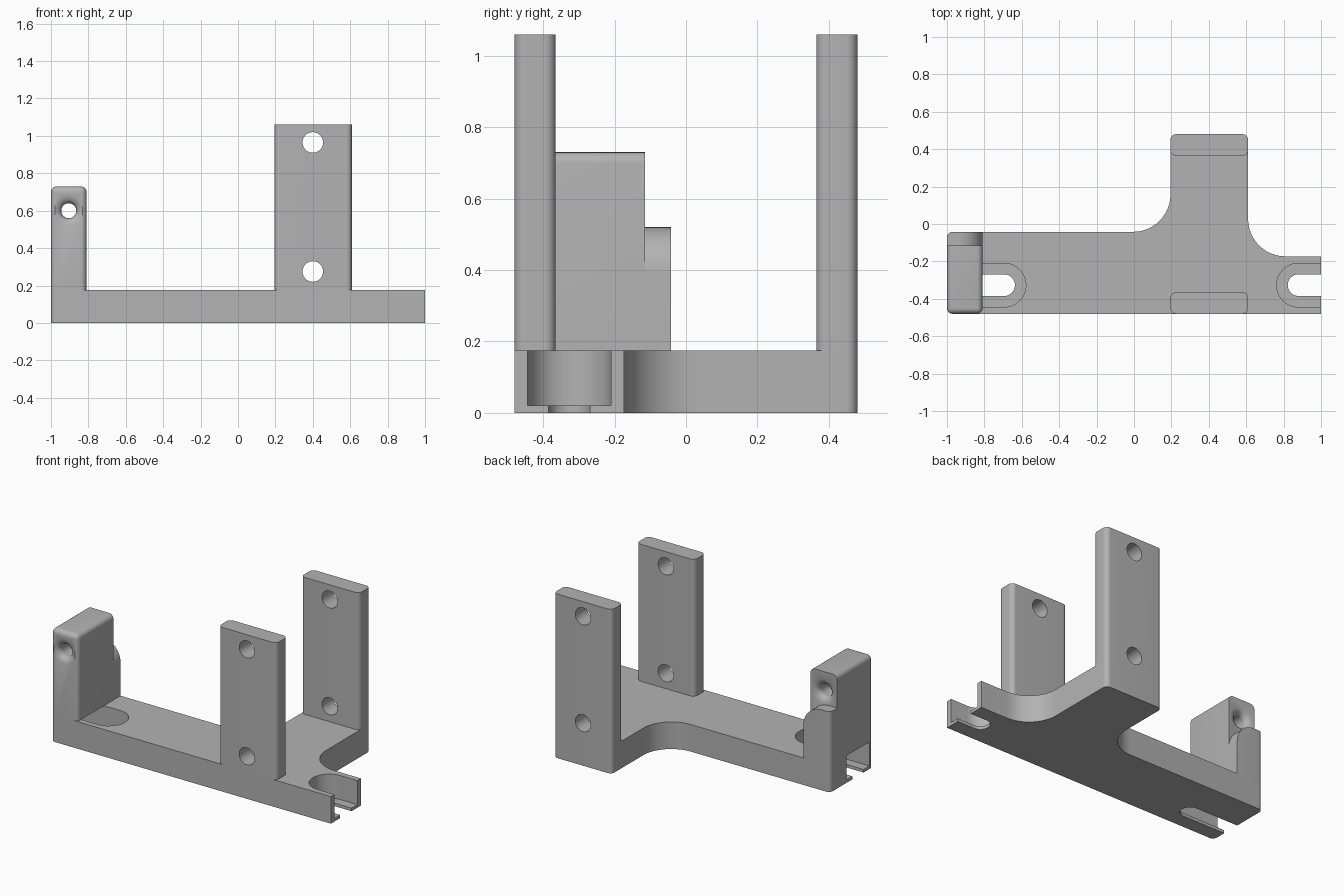
import bpy, bmesh, math
from mathutils import Vector

if "Cube" in bpy.data.objects:
    bpy.data.objects.remove(bpy.data.objects["Cube"], do_unlink=True)

grey = bpy.data.materials.new("matte grey")
grey.use_nodes = True
grey.diffuse_color = (0.45, 0.45, 0.45, 1)
grey.node_tree.nodes["Principled BSDF"].inputs["Base Color"].default_value = grey.diffuse_color

# Main dimensions
FRONT, BACK, DECK = -0.48, 0.48, 0.175
POST_IN, POST_BACK, STEP_BACK = -0.81, -0.115, -0.042
ARM_L, ARM_R, ARM_T, ARM_TOP = 0.195, 0.61, 0.115, 1.06
R = 0.03
SLOT_Y = -0.327


def rounded(corners, steps=12):
    """Outline from (u, v, radius) corners; a radius of 0 stays sharp."""
    out = []
    for i, (u, v, r) in enumerate(corners):
        p = Vector((u, v))
        if r == 0:
            out.append(p)
            continue
        a = (Vector(corners[i - 1][:2]) - p).normalized()
        b = (Vector(corners[(i + 1) % len(corners)][:2]) - p).normalized()
        centre = p + (a + b) * r          # all corners are right angles
        for k in range(steps + 1):
            t = math.pi / 2 * k / steps
            out.append(centre - b * r * math.cos(t) - a * r * math.sin(t))
    return out


def finish(bm, name):
    bmesh.ops.remove_doubles(bm, verts=bm.verts, dist=1e-5)
    bmesh.ops.recalc_face_normals(bm, faces=bm.faces)
    mesh = bpy.data.meshes.new(name)
    bm.to_mesh(mesh)
    bm.free()
    mesh.materials.append(grey)
    obj = bpy.data.objects.new(name, mesh)
    bpy.context.collection.objects.link(obj)
    return obj


def prism(name, outline, lo, hi, axis="z"):
    """Extrude an outline along z, or an x-z outline along y."""
    place = (lambda p, w: (p.x, p.y, w)) if axis == "z" else (lambda p, w: (p.x, w, p.y))
    bm = bmesh.new()
    face = bm.faces.new([bm.verts.new(place(p, lo)) for p in outline])
    ext = bmesh.ops.extrude_face_region(bm, geom=[face])
    move = Vector(place(Vector((0, 0)), hi - lo))
    bmesh.ops.translate(bm, vec=move, verts=[g for g in ext["geom"] if isinstance(g, bmesh.types.BMVert)])
    return finish(bm, name)


def lathe_y(name, x, z, profile, n=40):
    """Solid of revolution about a y-parallel axis from (y, radius) points."""
    bm = bmesh.new()
    rings = [[bm.verts.new((x + r * math.cos(2 * math.pi * k / n), y, z + r * math.sin(2 * math.pi * k / n)))
              for k in range(n)] for y, r in profile]
    for a, b in zip(rings, rings[1:]):
        for k in range(n):
            bm.faces.new((a[k], a[(k + 1) % n], b[(k + 1) % n], b[k]))
    bm.faces.new(rings[0])
    bm.faces.new(rings[-1])
    return finish(bm, name)


def cut(obj, cutters):
    bpy.context.view_layer.objects.active = obj
    for c in cutters:
        mod = obj.modifiers.new("cut", "BOOLEAN")
        mod.operation, mod.solver, mod.object = "DIFFERENCE", "EXACT", c
        bpy.ops.object.modifier_apply(modifier=mod.name)
        bpy.data.objects.remove(c, do_unlink=True)


# Base plate with swept inside corners
base = prism("base_plate", rounded([
    (-1, FRONT, R), (1, FRONT, 0), (1, -0.173, 0), (ARM_R, -0.173, 0.2),
    (ARM_R, BACK, R), (ARM_L, BACK, R), (ARM_L, STEP_BACK, 0.2), (-1, STEP_BACK, R)]), 0, DECK)

# Open-ended mounting slots, each a wide recess over a narrow through slot
for side, centre in ((-1, -0.695), (1, 0.88)):
    for r, lo in ((0.117, 0.02), (0.058, -0.1)):
        tip, end = centre - side * r, side * 1.1
        slot = prism("slot_cutter", rounded([
            (tip, SLOT_Y - r, r * 0.999), (end, SLOT_Y - r, 0),
            (end, SLOT_Y + r, 0), (tip, SLOT_Y + r, r * 0.999)]), lo, 0.3)
        cut(base, [slot])

# Two upright arms, each with two cross holes
arms = []
for name, y0 in (("front_arm", FRONT), ("back_arm", BACK - ARM_T)):
    y1 = y0 + ARM_T
    arm = prism(name, rounded([(ARM_L, y0, R), (ARM_R, y0, R), (ARM_R, y1, R), (ARM_L, y1, R)]), DECK, ARM_TOP)
    cut(arm, [lathe_y("hole_cutter", 0.4, z, [(y0 - 0.1, 0.055), (y1 + 0.1, 0.055)]) for z in (0.965, 0.275)])
    arms.append(arm)

# End post with softened top and front edges
bm = bmesh.new()
bmesh.ops.create_cube(bm, size=1)
lo, hi = Vector((-1, FRONT, DECK)), Vector((POST_IN, POST_BACK, 0.73))
for v in bm.verts:
    v.co = [lo[i] + (v.co[i] + 0.5) * (hi[i] - lo[i]) for i in range(3)]
soft = []
for e in bm.edges:
    mid = (e.verts[0].co + e.verts[1].co) / 2
    on_top, on_front = mid.z > 0.72, mid.y < FRONT + 0.01
    on_back, on_floor = mid.y > POST_BACK - 0.01, mid.z < DECK + 0.01
    if (on_top or on_front) and not on_back and not on_floor:
        soft.append(e)
bmesh.ops.bevel(bm, geom=soft, offset=R, segments=6, profile=0.5, affect="EDGES")
post = finish(bm, "end_post")

# Flared hole through the post
flare = [(0.04 * (1 - math.cos(t)), 0.08 - 0.04 * math.sin(t))
         for t in (math.pi / 2 * k / 8 for k in range(9))]
flare = [(0.04 - 0.04 * math.cos(math.pi / 2 * k / 8), 0.04 + 0.04 * (1 - math.sin(math.pi / 2 * k / 8)))
         for k in range(9)]
flare = [(0.04 * math.sin(math.pi / 2 * k / 8), 0.08 - 0.04 * math.sqrt(
    max(0, 1 - (1 - math.sin(math.pi / 2 * k / 8)) ** 2))) for k in range(9)]
profile = ([(FRONT - 0.05, 0.08)] + [(FRONT + d, r) for d, r in flare]
           + [(POST_BACK - d, r) for d, r in reversed(flare)] + [(POST_BACK + 0.05, 0.08)])
cut(post, [lathe_y("hole_cutter", -0.905, 0.6, profile)])

# Lower step behind the post, rounded over on its inner side
step = prism("post_step", rounded([
    (-1, DECK, 0), (POST_IN, DECK, 0), (POST_IN, 0.52, 0.13), (-1, 0.52, 0)]), POST_BACK, STEP_BACK, "y")
corner = prism("corner_cutter", [Vector((-1.1, STEP_BACK + 0.1)), Vector((-1.1, STEP_BACK - R)),
                                 *[Vector((-1 + R - R * math.cos(t), STEP_BACK - R + R * math.sin(t)))
                                   for t in (math.pi / 2 * k / 8 for k in range(9))],
                                 Vector((-1 + R, STEP_BACK + 0.1))], 0, 1)
cut(step, [corner])

# Smooth the curved walls, keep the edges crisp
bpy.ops.object.select_all(action="DESELECT")
for obj in (base, post, step, *arms):
    obj.select_set(True)
bpy.context.view_layer.objects.active = base
bpy.ops.object.shade_smooth_by_angle(angle=math.radians(30))
